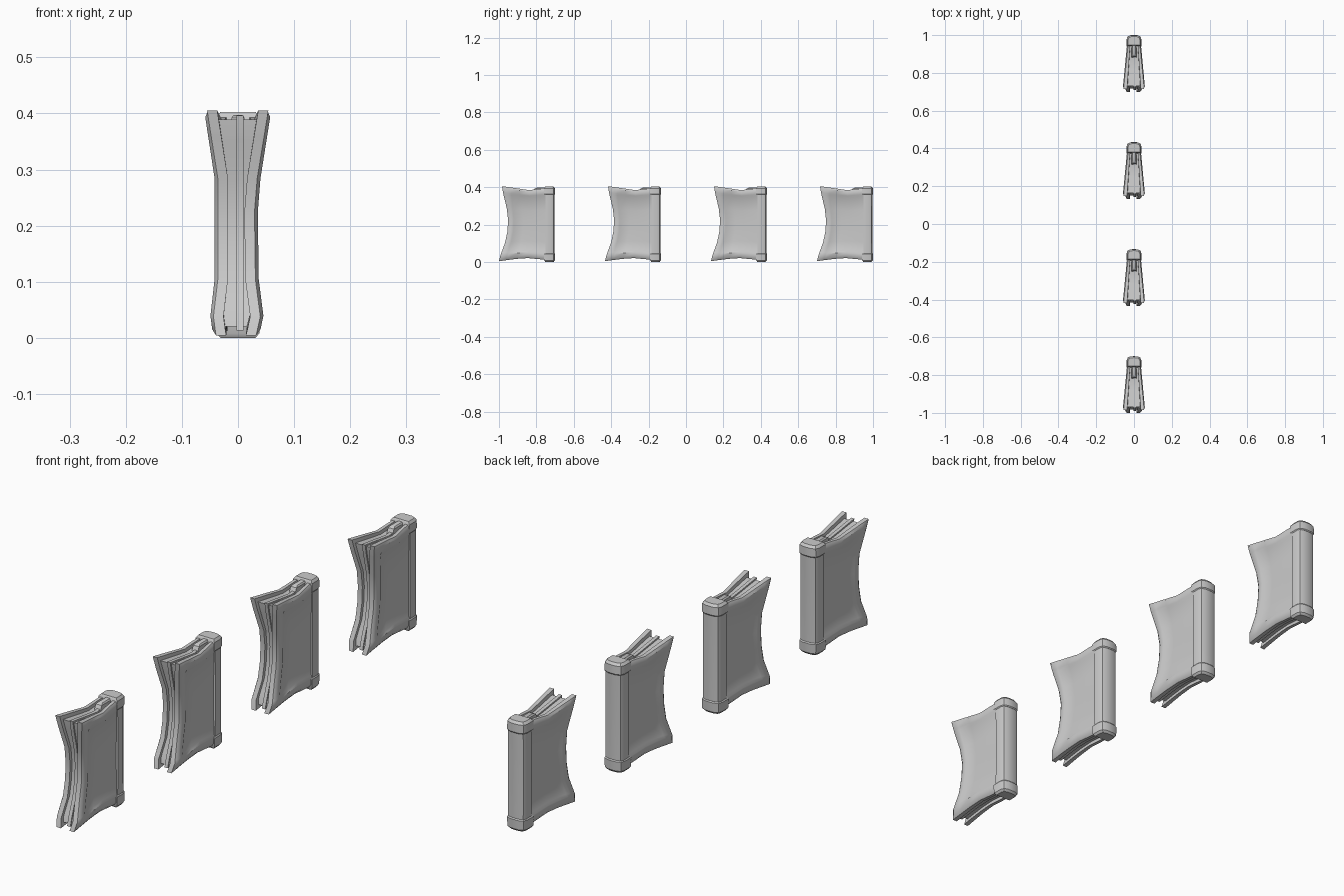
import bpy, bmesh

if "Cube" in bpy.data.objects:
    bpy.data.objects.remove(bpy.data.objects["Cube"])

def interp(table, t):
    for (a, p), (b, q) in zip(table, table[1:]):
        if t <= b:
            return p + (q - p) * (t - a) / (b - a)
    return table[-1][1]

# Warped outline of a book, u runs fore-edge to spine, v runs bottom to top
FORE = [(0, -.15), (.08, -.142), (.3, -.11), (.5, -.099), (.7, -.108), (.9, -.127), (1, -.134)]
TOP = [(0, .405), (.25, .396), (.55, .384), (.8, .392), (1, .396)]
BOTTOM = [(0, .004), (.2, .012), (.5, .022), (.8, .014), (1, .010)]
WIDTH = {-1: [(0, .045), (.08, .050), (.25, .042), (.7, .042), (1, .061)],
         1: [(0, .038), (.08, .046), (.25, .037), (.62, .035), (1, .060)]}
U = [0, .04, .13, .17, .35, .55, .75, .9, 1]
V = [0, .025, .085, .11, .25, .4, .55, .7, .89, .915, .975, 1]

def yz(u, v):
    f = interp(FORE, v)
    b, t = interp(BOTTOM, u), interp(TOP, u)
    return f + (.13 - f) * u, b + (t - b) * v

def half_width(side, u, v):
    return interp(WIDTH[side], v) * (1 - u) + .034 * u

def finish(name, bm, cy, angle=0.6):
    bmesh.ops.recalc_face_normals(bm, faces=bm.faces)
    me = bpy.data.meshes.new(name)
    bm.to_mesh(me)
    bm.free()
    ob = bpy.data.objects.new(name, me)
    ob.location.y = cy
    bpy.context.collection.objects.link(ob)
    bpy.context.view_layer.objects.active = ob
    ob.select_set(True)
    bpy.ops.object.shade_smooth_by_angle(angle=angle)
    ob.select_set(False)
    return ob

def slab(name, us, vs, outer, inner, cy):
    """Closed shell between two point grids."""
    bm = bmesh.new()
    nu, nv = len(us), len(vs)
    g = [[[bm.verts.new(f(u, v)) for v in vs] for u in us] for f in (outer, inner)]
    for k in (0, 1):
        for i in range(nu - 1):
            for j in range(nv - 1):
                bm.faces.new((g[k][i][j], g[k][i+1][j], g[k][i+1][j+1], g[k][i][j+1]))
    rim = ([(i, 0) for i in range(nu)] + [(nu-1, j) for j in range(1, nv)]
           + [(i, nv-1) for i in range(nu-2, -1, -1)] + [(0, j) for j in range(nv-2, 0, -1)])
    for (a, b), (c, d) in zip(rim, rim[1:] + rim[:1]):
        bm.faces.new((g[0][a][b], g[0][c][d], g[1][c][d], g[1][a][b]))
    return finish(name, bm, cy)

def cover(side, cy):
    def outer(u, v):
        d = min(u * .7, v, 1 - v)
        relief = interp([(0, -.006), (.025, 0), (.09, 0), (.112, -.005), (1, -.005)], d)
        return (side * (half_width(side, u, v) + relief), *yz(u, v))
    def inner(u, v):
        return (side * (half_width(side, u, v) - .024 + .008 * u), *yz(u, v))
    slab("cover", U, V, outer, inner, cy)

def pages(cy):
    def face(side):
        def f(u, v):
            y, z = yz(.05 + .95 * u, .035 + .93 * v)
            return (side * (half_width(side, u, v) - .022 + .008 * u), y, z)
        return f
    slab("pages", U, V, face(1), face(-1), cy)
    # Thin middle leaf standing proud of the page block
    def leaf(x):
        def f(u, v):
            y, z = yz(.03 + .97 * u, .02 + .96 * v)
            return (x, y, z)
        return f
    slab("middle_leaf", U, V, leaf(.010), leaf(-.003), cy)

# Rounded cross-section of the spine, stacked in rings
PROFILE = [(-1, 0), (-1, .62), (-.86, .88), (-.45, .99), (0, 1),
           (.45, .99), (.86, .88), (1, .62), (1, 0)]

def column(name, rings, cy):
    bm = bmesh.new()
    prev = None
    for z, w, y0, y1 in rings:
        ring = [bm.verts.new((x * w, y0 + (y1 - y0) * t, z)) for x, t in PROFILE]
        if prev:
            for i in range(len(ring)):
                j = (i + 1) % len(ring)
                bm.faces.new((prev[i], prev[j], ring[j], ring[i]))
        else:
            bm.faces.new(ring)
        prev = ring
    bm.faces.new(prev)
    finish(name, bm, cy)

for n in range(4):
    cy = -.85 + n * 1.7 / 3
    for side in (-1, 1):
        cover(side, cy)
    pages(cy)
    # Spine with a cap at each end
    column("spine", [(.02, .036, .098, .147), (.1, .036, .1, .146),
                     (.3, .036, .1, .146), (.385, .036, .098, .147)], cy)
    column("spine_bottom_cap", [(0, .031, .098, .142), (.008, .038, .092, .149),
                                (.042, .039, .09, .15), (.046, .036, .094, .147)], cy)
    column("spine_top_cap", [(.360, .036, .094, .147), (.364, .039, .09, .15),
                             (.394, .038, .092, .149), (.403, .031, .098, .142)], cy)
    # Small headband tongue at the top of the spine
    column("headband", [(.37, .012, .03, .11), (.392, .012, .04, .11),
                        (.397, .008, .05, .11)], cy)
